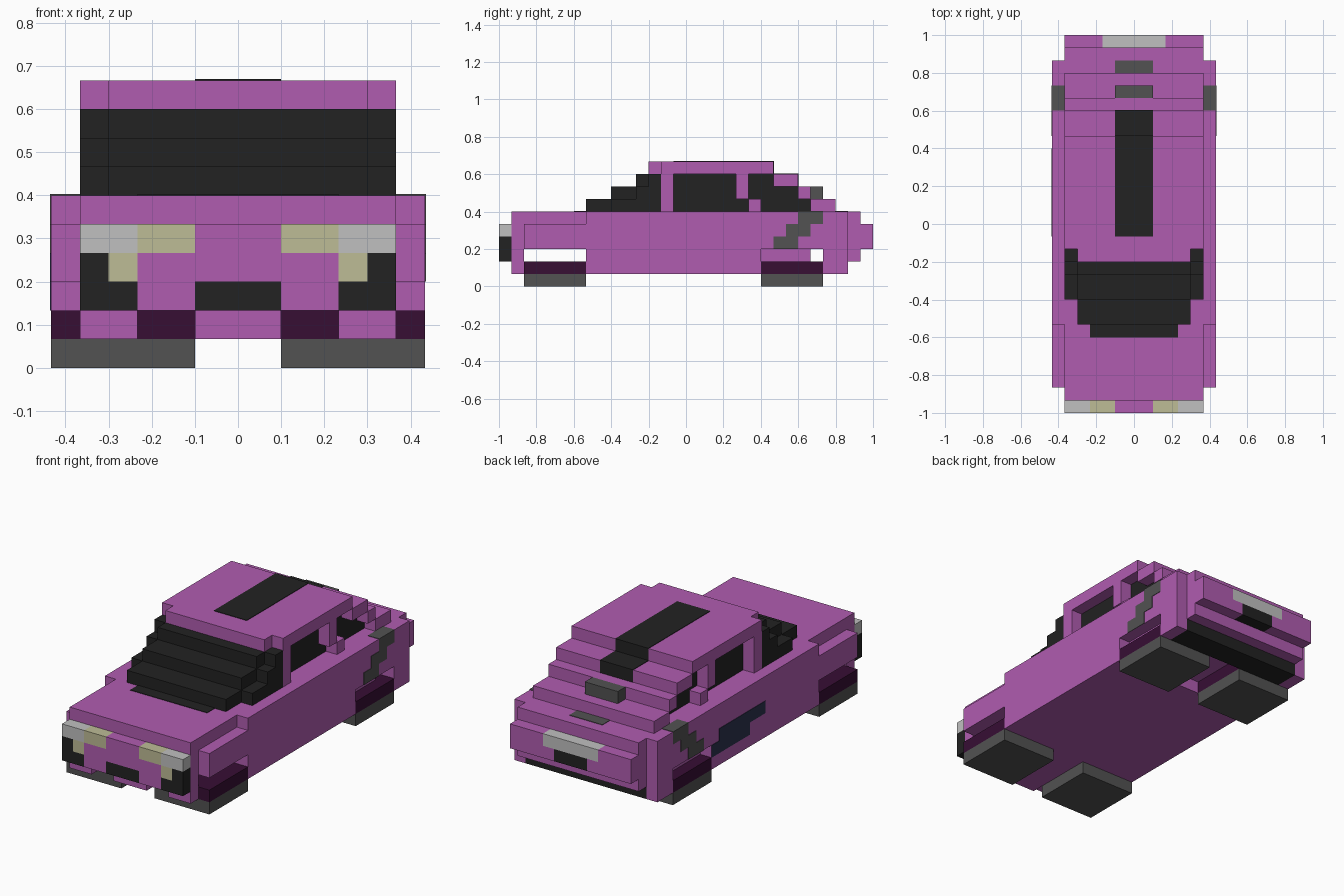
import bpy, bmesh

cube = bpy.data.objects.get("Cube")
if cube:
    bpy.data.objects.remove(cube, do_unlink=True)

U = 1 / 15     # one block of the model
E = 0.04       # plate thickness in blocks


def material(name, rgb):
    lin = [(c / 255 / 12.92) if c < 11 else ((c / 255 + 0.055) / 1.055) ** 2.4 for c in rgb]
    m = bpy.data.materials.new(name)
    m.use_nodes = True
    m.diffuse_color = (*lin, 1)
    m.node_tree.nodes["Principled BSDF"].inputs["Base Color"].default_value = (*lin, 1)
    return m


PINK = material("orchid_paint", (176, 92, 176))
PLUM = material("dark_plum", (55, 14, 52))
TYRE = material("tyre_grey", (82, 82, 82))
BLACK = material("black_glass", (34, 34, 34))
SILVER = material("light_grey", (192, 192, 192))
TAN = material("lamp_tan", (190, 188, 150))
NAVY = material("navy_patch", (44, 50, 78))


def part(name, mat, *boxes, mirror=False):
    """One object from boxes (x0, x1, y0, y1, z0, z1) given in blocks."""
    bm = bmesh.new()
    boxes = list(boxes)
    if mirror:
        boxes += [(-b[1], -b[0], *b[2:]) for b in boxes]
    for x0, x1, y0, y1, z0, z1 in boxes:
        verts = bmesh.ops.create_cube(bm, size=1)["verts"]
        for v in verts:
            v.co.x = (x1 if v.co.x > 0 else x0) * U
            v.co.y = (y1 if v.co.y > 0 else y0) * U
            v.co.z = (z1 if v.co.z > 0 else z0) * U
    me = bpy.data.meshes.new(name)
    bm.to_mesh(me)
    bm.free()
    me.materials.append(mat)
    ob = bpy.data.objects.new(name, me)
    bpy.context.collection.objects.link(ob)
    return ob


# Lower body: open front wheel arch, partly filled rear arch
part("body_core", PINK,
     (-5.5, 5.5, -14, 14, 3, 6),
     (-5.5, 5.5, -14, -13, 2, 3),
     (-5.5, 5.5, -8, 10, 2, 3),
     (-5.5, 5.5, 11, 14, 2, 3))
part("floor", PINK, (-5.5, 5.5, -8, 6, 1, 2), (-1.5, 1.5, -14, -8, 1, 2))
part("front_bumper_feet", PINK, (3.5, 5.5, -14, -13, 1, 2), mirror=True)
part("front_fender", PINK, (5.5, 6.5, -13, -8, 3, 5), mirror=True)
part("side_panel", PINK,
     (5.5, 6.5, -8, 6, 1, 6),
     (5.5, 6.5, 6, 11, 3, 6),
     (5.5, 6.5, 11, 13, 1, 6), mirror=True)
part("rear_diffuser", BLACK, (-5.5, 5.5, 11, 13, 1, 2))

# Wheels with plum upper halves
for name, y0 in (("front", -13), ("rear", 6)):
    part(name + "_tyres", TYRE, (1.5, 6.5, y0, y0 + 5, 0, 1), mirror=True)
    part(name + "_wheel_tops", PLUM, (1.5, 6.5, y0, y0 + 5, 1, 2), mirror=True)

# Nose with grille and lamps
part("nose", PINK, (-1.5, 1.5, -15, -14, 3, 5))
part("nose_sides", PINK, (1.5, 3.5, -15, -14, 2, 4), mirror=True)
part("grille", BLACK, (-1.5, 1.5, -15, -14, 2, 3))
part("inner_lamps", TAN, (1.5, 3.5, -15, -14, 4, 5), (3.5, 4.5, -15, -14, 3, 4), mirror=True)
part("corner_lamps", SILVER, (3.5, 5.5, -15, -14, 4, 5), mirror=True)
part("lamp_surrounds", BLACK, (4.5, 5.5, -15, -14, 3, 4), (3.5, 5.5, -15, -14, 2, 3), mirror=True)

# Rear bumper with light and plate recess
part("rear_bumper", PINK, (2.5, 5.5, 14, 15, 3, 5), (1.5, 2.5, 14, 15, 3, 4), mirror=True)
# part between the bumper halves
part("rear_light", SILVER, (-2.5, 2.5, 14, 15, 4, 5))
part("rear_plate", BLACK, (-1.5, 1.5, 14, 15, 3, 4))

# Glass: stepped windshield, side windows behind the pillars
part("windshield", BLACK,
     (-4.5, 4.5, -8, 0, 6, 7),
     (-4.5, 4.5, -6, 0, 7, 8),
     (-4.5, 4.5, -4, 0, 8, 9))
part("windshield_sides", BLACK,
     (4.5, 5.5, -6, -2, 6, 7),
     (4.5, 5.5, -4, -2, 7, 8),
     (4.5, 5.5, -3, -2, 8, 9), mirror=True)
part("windshield_base", BLACK, (-3.5, 3.5, -9, -8, 6, 6 + E))
part("cabin_glass", BLACK,
     (-4.5, 4.5, 0, 10, 6, 7),
     (-4.5, 4.5, 0, 9, 7, 8),
     (-4.5, 4.5, 0, 7, 8, 9))

# Pillars and roof
part("front_pillars", PINK, (4.5, 5.5, -2, -1, 6, 9), mirror=True)
part("middle_pillars", PINK, (4.5, 5.5, 4, 5, 7, 9), (4.5, 5.5, 5, 6, 6, 7), mirror=True)
part("roof", PINK, (-4.5, 4.5, -3, -2, 9, 10), (-5.5, 5.5, -2, 7, 9, 10))

# Stepped rear window deck
part("rear_steps", PINK,
     (-5.5, 5.5, 7, 9, 8, 9),
     (-5.5, 5.5, 9, 10, 7, 8),
     (-5.5, 5.5, 10, 12, 6, 7))
part("roof_stripe", BLACK,
     (-1.5, 1.5, -1, 7, 10, 10 + E),
     (-1.5, 1.5, 7, 7 + E, 9, 10 + E),
     (-1.5, 1.5, 7, 9, 9, 9 + E),
     (-1.5, 1.5, 9, 9 + E, 8, 9 + E))
part("rear_spoiler", TYRE, (-1.5, 1.5, 10, 11, 7, 8))
part("deck_badge", TYRE, (-1.5, 1.5, 12, 13, 6, 6 + E))

# Painted side details
part("side_streak", TYRE,
     *[(6.5, 6.5 + E, 7 + i, 9 + i, 3 + i, 4 + i) for i in range(3)],
     (5.5, 6.5 + E, 9, 11, 6, 6 + E), mirror=True)
part("door_patch", NAVY,
     (-6.5 - E, -6.5, 1, 6, 2, 3),
     (-6.5 - E, -6.5, -1, 5, 3, 4))
